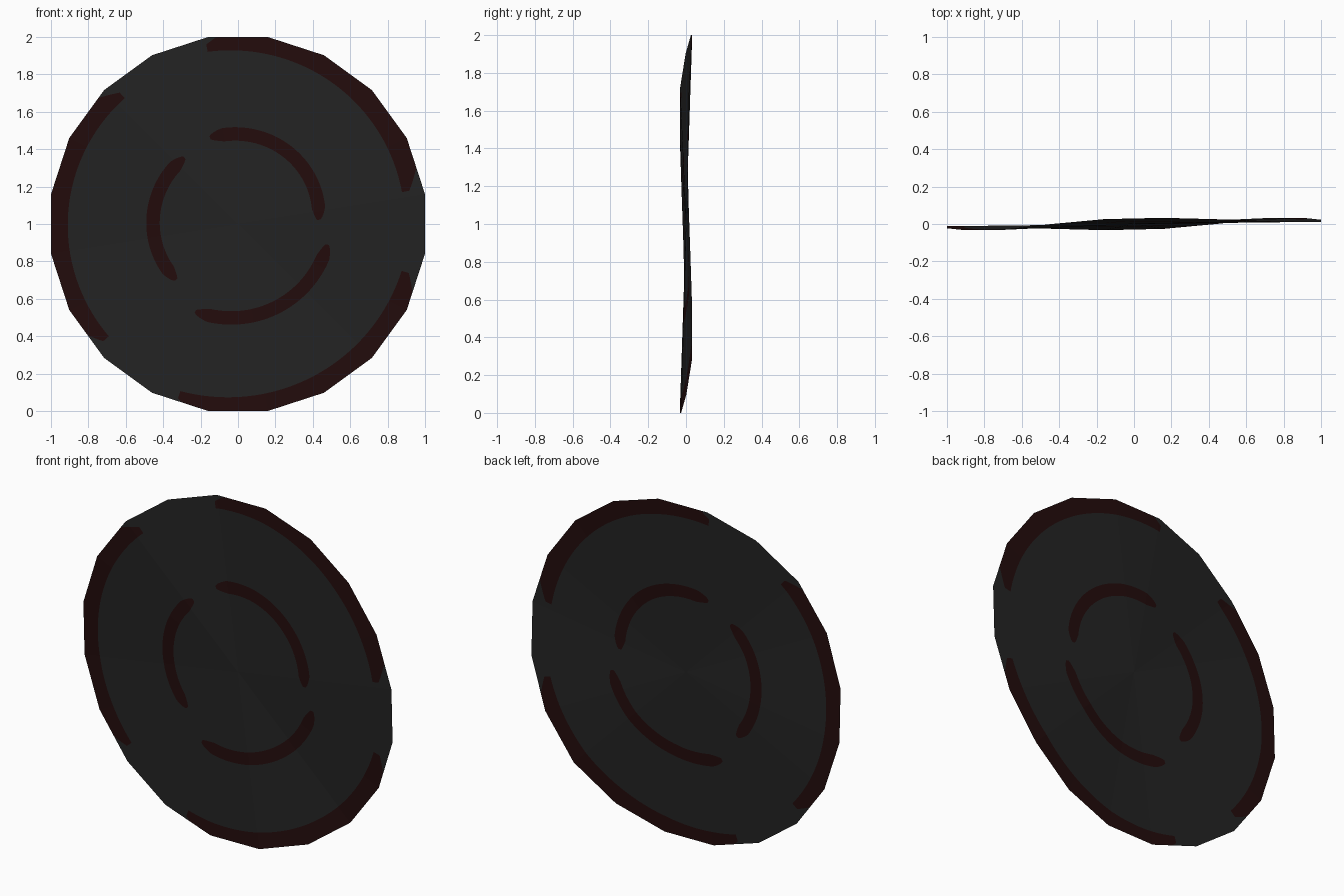
import bpy, bmesh, math

if "Cube" in bpy.data.objects:
    bpy.data.objects.remove(bpy.data.objects["Cube"])

SIDES = 20
R = 1.0125
STEP = 18 * 1                       # columns per rim side (1 degree each)

# rim warp (y) for the first ten corners; opposite corners are mirrored in sign
HALF = [.012, .011, .015, .025, .033, .026, -.002, -.032, -.033, -.023]
WARP = HALF + [-v for v in HALF]

# painted arcs: (start, middle, end) degrees and radius at each
INNER = [((3, 50, 108), (.432, .465, .485)),
         ((129, 175, 222), (.455, .455, .445)),
         ((244, 295, 347), (.52, .49, .49))]
OUTER = [((11, 50, 100), (.893, .905, .935)),
         ((132, 178, 221), (.905, .91, .915)),
         ((251, 297, 344), (.945, .908, .91))]


def curve(a, angs, vals):
    """Quadratic through three points."""
    (x0, x1, x2), (v0, v1, v2) = angs, vals
    return (v0 * (a - x1) * (a - x2) / ((x0 - x1) * (x0 - x2))
            + v1 * (a - x0) * (a - x2) / ((x1 - x0) * (x1 - x2))
            + v2 * (a - x0) * (a - x1) / ((x2 - x0) * (x2 - x1)))


def find(arcs, a):
    for angs, vals in arcs:
        if angs[0] <= a <= angs[2]:
            return curve(a, angs, vals), min(a - angs[0], angs[2] - a)
    return None


def rim(a):
    """Rim radius and warp at an angle, on the straight polygon side."""
    k, d = divmod(a - 9, 18)
    k = int(k) % SIDES
    r = R * math.cos(math.radians(9)) / math.cos(math.radians(d - 9))
    t = .5 + math.tan(math.radians(d - 9)) / (2 * math.tan(math.radians(9)))
    return r, WARP[k] * (1 - t) + WARP[(k + 1) % SIDES] * t


def material(name, col):
    m = bpy.data.materials.new(name)
    m.diffuse_color = (*col, 1)
    m.use_nodes = True
    m.node_tree.nodes["Principled BSDF"].inputs["Base Color"].default_value = m.diffuse_color
    return m


bm = bmesh.new()
centre = bm.verts.new((0, 0, 1))
columns = []
for a in range(360):
    edge, warp = rim(a)
    radii = [.44, .50]
    hit = find(INNER, a)
    if hit:
        c, d = hit
        w = .036 * min(1, math.sqrt((d + .5) / 9))   # rounded ends
        radii = [c - w, c + w]
    hit = find(OUTER, a)
    if hit:
        lo, d = hit
        radii += [lo, min(edge - .0005, lo + .04 + .01 * d)]
    else:
        radii += [.91, .95]
    radii.append(edge)
    ca, sa = math.cos(math.radians(a)), math.sin(math.radians(a))
    columns.append([bm.verts.new((r * ca, warp * r / edge, 1 + r * sa)) for r in radii])

# faces: grey disc with red inner and outer arcs
for a in range(360):
    b = (a + 1) % 360
    p, q = columns[a], columns[b]
    bm.faces.new((centre, p[0], q[0]))
    for i in range(4):
        f = bm.faces.new((p[i], p[i + 1], q[i + 1], q[i]))
        arcs = INNER if i == 0 else OUTER if i == 2 else None
        if arcs and find(arcs, a) and find(arcs, a + 1):
            f.material_index = 1
bm.normal_update()
if sum(f.normal.y for f in bm.faces) > 0:
    bmesh.ops.reverse_faces(bm, faces=bm.faces[:])

mesh = bpy.data.meshes.new("warped_disc")
bm.to_mesh(mesh)
bm.free()
mesh.materials.append(material("charcoal", (.017, .017, .017)))
mesh.materials.append(material("dark red", (.0165, .0036, .0036)))
disc = bpy.data.objects.new("warped_disc", mesh)
bpy.context.collection.objects.link(disc)
